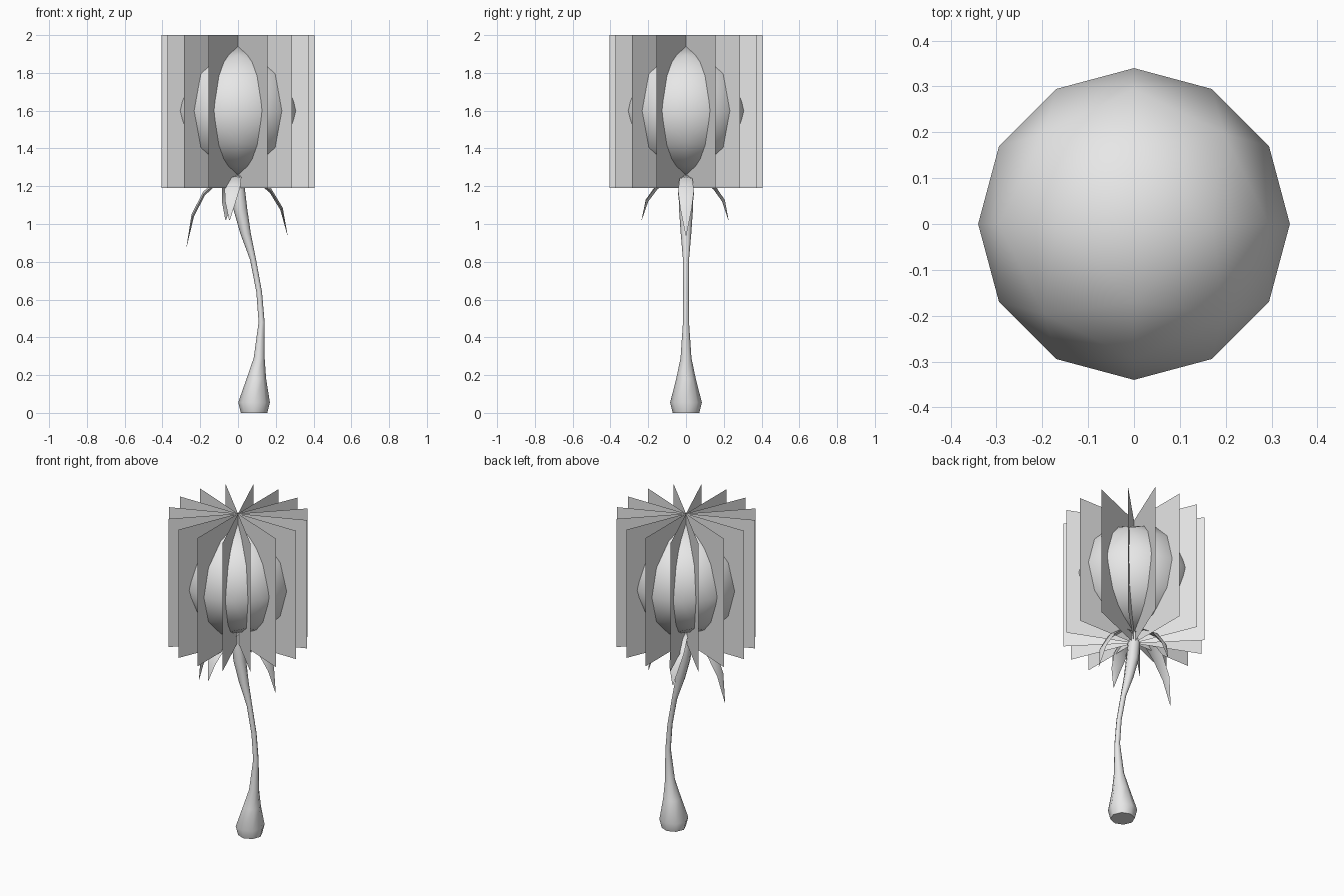
import bpy, bmesh, math
from mathutils import Vector

old = bpy.data.objects.get("Cube")
if old:
    bpy.data.objects.remove(old, do_unlink=True)

grey = bpy.data.materials.new("plain_grey")
grey.use_nodes = True
grey.diffuse_color = (0.8, 0.8, 0.8, 1)
grey.node_tree.nodes["Principled BSDF"].inputs["Base Color"].default_value = (0.8, 0.8, 0.8, 1)


def finish(bm, name, smooth):
    bmesh.ops.recalc_face_normals(bm, faces=bm.faces)
    mesh = bpy.data.meshes.new(name)
    bm.to_mesh(mesh)
    bm.free()
    mesh.materials.append(grey)
    obj = bpy.data.objects.new(name, mesh)
    bpy.context.collection.objects.link(obj)
    if smooth:
        bpy.ops.object.select_all(action='DESELECT')
        obj.select_set(True)
        bpy.context.view_layer.objects.active = obj
        bpy.ops.object.shade_smooth_by_angle(angle=math.radians(50))
    return obj


def skin(bm, rings):
    """Join equal rings of points into a closed tube."""
    loops = [[bm.verts.new(p) for p in ring] for ring in rings]
    n = len(loops[0])
    for a, b in zip(loops, loops[1:]):
        for i in range(n):
            j = (i + 1) % n
            bm.faces.new((a[i], a[j], b[j], b[i]))
    bm.faces.new(loops[0])
    bm.faces.new(loops[-1])


# Flower core: low-poly sphere from an octahedron with each edge cut in three
bm = bmesh.new()
for i in range(-3, 4):
    for j in range(-3, 4):
        for k in range(-3, 4):
            if abs(i) + abs(j) + abs(k) == 3:
                d = Vector([math.sin(math.radians(30 * t)) for t in (i, j, k)])
                bm.verts.new(d.normalized() * 0.34)
bmesh.ops.convex_hull(bm, input=bm.verts)
core = finish(bm, "seed_head", True)
core.location.z = 1.6

# Crossed upright cards fanned round the axis
for n in range(8):
    a = math.radians(22.5 * n)
    x, y = 0.405 * math.cos(a), 0.405 * math.sin(a)
    bm = bmesh.new()
    corners = [(-x, -y, 1.19), (x, y, 1.19), (x, y, 2.0), (-x, -y, 2.0)]
    bm.faces.new([bm.verts.new(c) for c in corners])
    finish(bm, f"petal_card_{n + 1}", False)

# Stem: eight-sided tube with a bulbous foot; rows are x, z, radius
stem = [(0.085, 0, 0.07), (0.085, 0.055, 0.084), (0.097, 0.18, 0.052),
        (0.112, 0.29, 0.029), (0.125, 0.48, 0.016), (0.112, 0.64, 0.015),
        (0.08, 0.81, 0.016), (0.04, 0.95, 0.028), (0.012, 1.08, 0.037),
        (0.0, 1.19, 0.036), (0.0, 1.26, 0.027)]
bm = bmesh.new()
skin(bm, [[(x + r * math.cos(math.tau * i / 8), r * math.sin(math.tau * i / 8), z)
           for i in range(8)] for x, z, r in stem])
finish(bm, "stem", True)


# Drooping leaves: arched, tapering, diamond in section
def leaf(name, tip):
    tip = Vector(tip)
    out = Vector((tip.x, tip.y, 0))
    side = Vector((-out.y, out.x, 0)).normalized()
    drop = 1.25 - tip.z
    rings = []
    for f, d, w in ((0.05, 0, 0.022), (0.35, 0.03, 0.034), (0.66, 0.24, 0.042),
                    (0.88, 0.55, 0.03), (1, 1, 0.002)):
        c = out * f + Vector((0, 0, 1.25 - drop * d))
        up = (out.normalized() * d + Vector((0, 0, 1 - d))).normalized() * w * 0.28
        rings.append([c + side * w, c + up, c - side * w, c - up])
    bm = bmesh.new()
    skin(bm, rings)
    finish(bm, name, True)


leaf("leaf_right", (-0.272, 0, 0.88))
leaf("leaf_left", (0.262, 0, 0.94))
leaf("leaf_front", (-0.045, -0.235, 1.02))
leaf("leaf_back", (-0.065, 0.225, 1.02))
